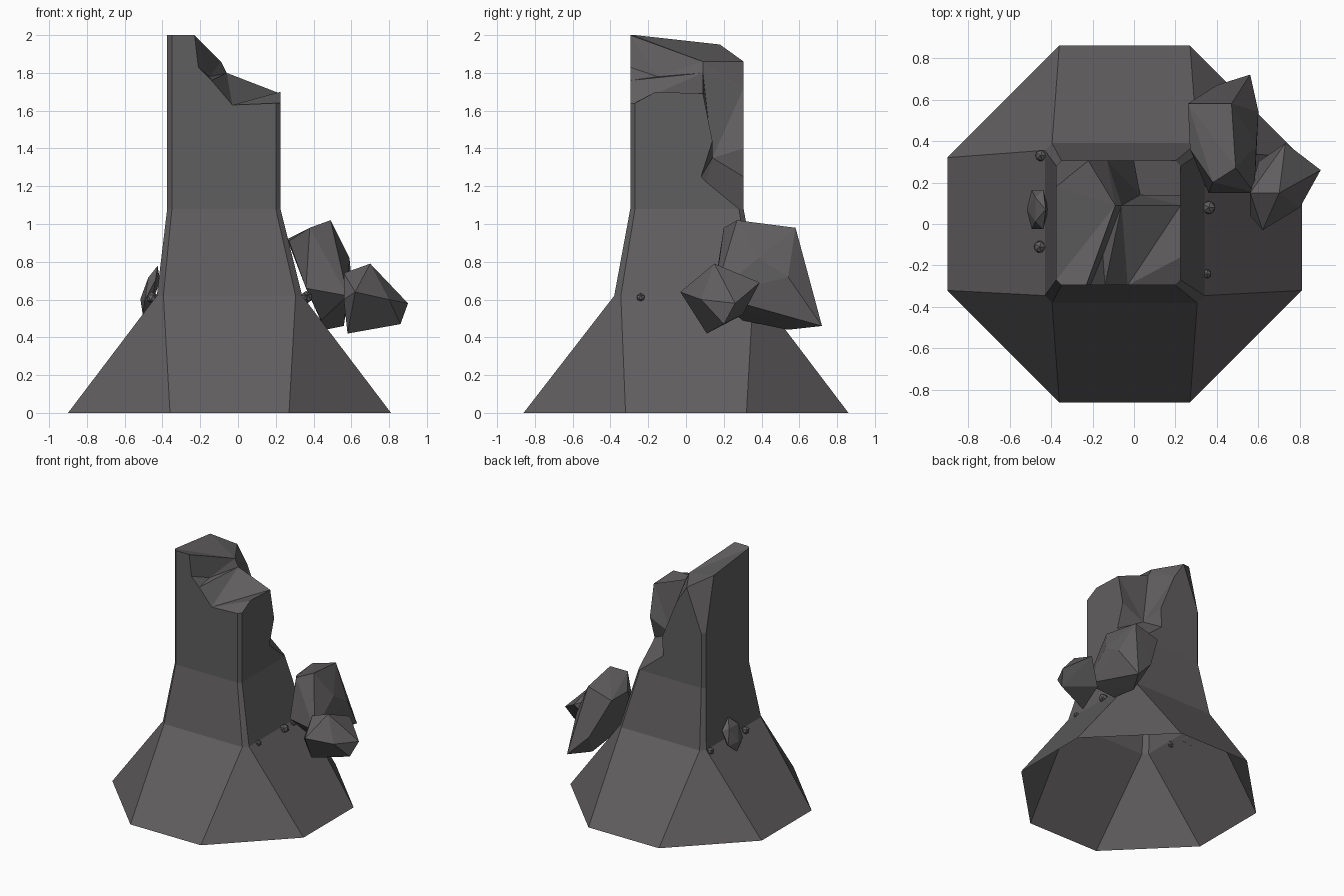
import bpy, bmesh, math
from mathutils import Matrix

if "Cube" in bpy.data.objects:
    bpy.data.objects.remove(bpy.data.objects["Cube"])

stone = bpy.data.materials.new("dark grey stone")
stone.diffuse_color = (0.118, 0.112, 0.115, 1)
stone.use_nodes = True
stone.node_tree.nodes["Principled BSDF"].inputs["Base Color"].default_value = stone.diffuse_color


def finish(name, bm):
    bmesh.ops.recalc_face_normals(bm, faces=bm.faces)
    me = bpy.data.meshes.new(name)
    bm.to_mesh(me)
    bm.free()
    me.materials.append(stone)
    ob = bpy.data.objects.new(name, me)
    bpy.context.collection.objects.link(ob)
    return ob


def ring(bm, x0, x1, y0, y1, c, z):
    """Rectangle with cut corners, counter-clockwise from the front left."""
    pts = [(x0 + c, y0), (x1 - c, y0), (x1, y0 + c), (x1, y1 - c),
           (x1 - c, y1), (x0 + c, y1), (x0, y1 - c), (x0, y0 + c)]
    return [bm.verts.new((x, y, z)) for x, y in pts]


# Pillar: flared open foot, tapered neck, square shaft with a broken top
bm = bmesh.new()
foot = ring(bm, -0.90, 0.81, -0.86, 0.86, 0.54, 0)
neck = ring(bm, -0.43, 0.34, -0.38, 0.39, 0.035, 0.62)
r = ring(bm, -0.375, 0.225, -0.295, 0.305, 0.025, 1.08)
for a, b in ((foot, neck), (neck, r)):
    for i in range(8):
        j = (i + 1) % 8
        bm.faces.new((a[i], a[j], b[j], b[i]))

L, R, F, B = -0.375, 0.225, -0.295, 0.305
rim = [(-.35, F, 2.0), (-.23, F, 2.0), (-.21, F, 1.83), (-.14, F, 1.76),
       (-.03, F, 1.63), (.20, F, 1.64),
       (R, -.27, 1.64), (R, -.16, 1.70), (R, .09, 1.69), (R, .14, 1.44),
       (R, .08, 1.25), (R, .11, 1.22)]
rim2 = [(-.01, B, 1.25), (0, B, 1.40), (-.13, B, 1.72), (-.22, B, 1.86),
        (L, .18, 1.95), (L, -.27, 2.0),
        (-.09, .09, 1.86), (-.06, .09, 1.80), (-.15, -.15, 1.78), (.03, .14, 1.35)]
v = [bm.verts.new(p) for p in rim] + [r[3], r[4]] + [bm.verts.new(p) for p in rim2]
c0, c1 = bm.verts.new((-.35, B, 1.52)), bm.verts.new((L, .28, 1.52))

# Shaft walls
for f in ([r[0], r[1]] + v[5::-1],
          [r[1], r[2], v[6], v[5]],
          [r[2], r[3]] + v[11:5:-1],
          [r[4], r[5], c0, v[17], v[16], v[15], v[14]],
          [r[5], r[6], c1, c0],
          [c0, c1, v[18], v[17]],
          [r[6], r[7], v[19], v[18], c1],
          [r[7], r[0], v[0], v[19]]):
    bm.faces.new(f)

# Broken surface: high shelf, cliff, low ledge, back corner scar
for f in ((19, 0, 1, 20), (19, 20, 18), (18, 20, 17), (17, 20, 16),
          (1, 2, 22), (1, 22, 20), (20, 22, 21),
          (2, 3, 22), (3, 21, 22), (3, 4, 21), (4, 5, 6, 7), (4, 7, 8), (4, 8, 21),
          (21, 8, 23), (8, 9, 23), (9, 10, 23), (10, 11, 23), (11, 14, 23),
          (11, 12, 13, 14), (14, 15, 23), (15, 16, 23), (16, 20, 21), (16, 21, 23)):
    bm.faces.new([v[i] for i in f])
finish("broken_pillar", bm)


def hull(name, pts):
    bm = bmesh.new()
    for p in pts:
        bm.verts.new(p)
    res = bmesh.ops.convex_hull(bm, input=bm.verts)
    loose = [q for q in bm.verts if not q.link_faces]
    bmesh.ops.delete(bm, geom=loose, context='VERTS')
    finish(name, bm)


# Fallen chunks beside the neck
hull("large_rock", [(.26, .58, .92), (.27, .36, .91), (.47, .58, .98), (.49, .27, 1.02),
                    (.38, .20, .98), (.40, .67, .62), (.56, .72, .46), (.60, .54, .72),
                    (.59, .38, .82), (.58, .15, .62), (.36, .15, .66), (.46, .54, .44),
                    (.44, .30, .49)])
hull("small_rock", [(.56, .15, .74), (.70, .15, .79), (.62, -.03, .64), (.73, .39, .69),
                    (.90, .26, .58), (.86, .20, .47), (.58, .11, .42), (.56, .04, .60),
                    (.80, .08, .60), (.60, .30, .52)])


# Pebbles stuck along the neck seam
def pebble(name, loc, size, tilt=0.0):
    bm = bmesh.new()
    m = (Matrix.Translation(loc) @ Matrix.Rotation(tilt, 4, 'Y')
         @ Matrix.Diagonal((*size, 1)))
    bmesh.ops.create_icosphere(bm, subdivisions=1, radius=1, matrix=m)
    finish(name, bm)


for i, (x, y, s) in enumerate([(.36, .08, .036), (.35, -.24, .024), (.355, .20, .026),
                               (-.45, .33, .03), (-.455, -.11, .032)]):
    pebble(f"pebble_{i + 1}", (x, y, .61), (s, s, s))
pebble("flat_stone", (-.465, .07, .65), (.04, .11, .135), math.radians(17))
